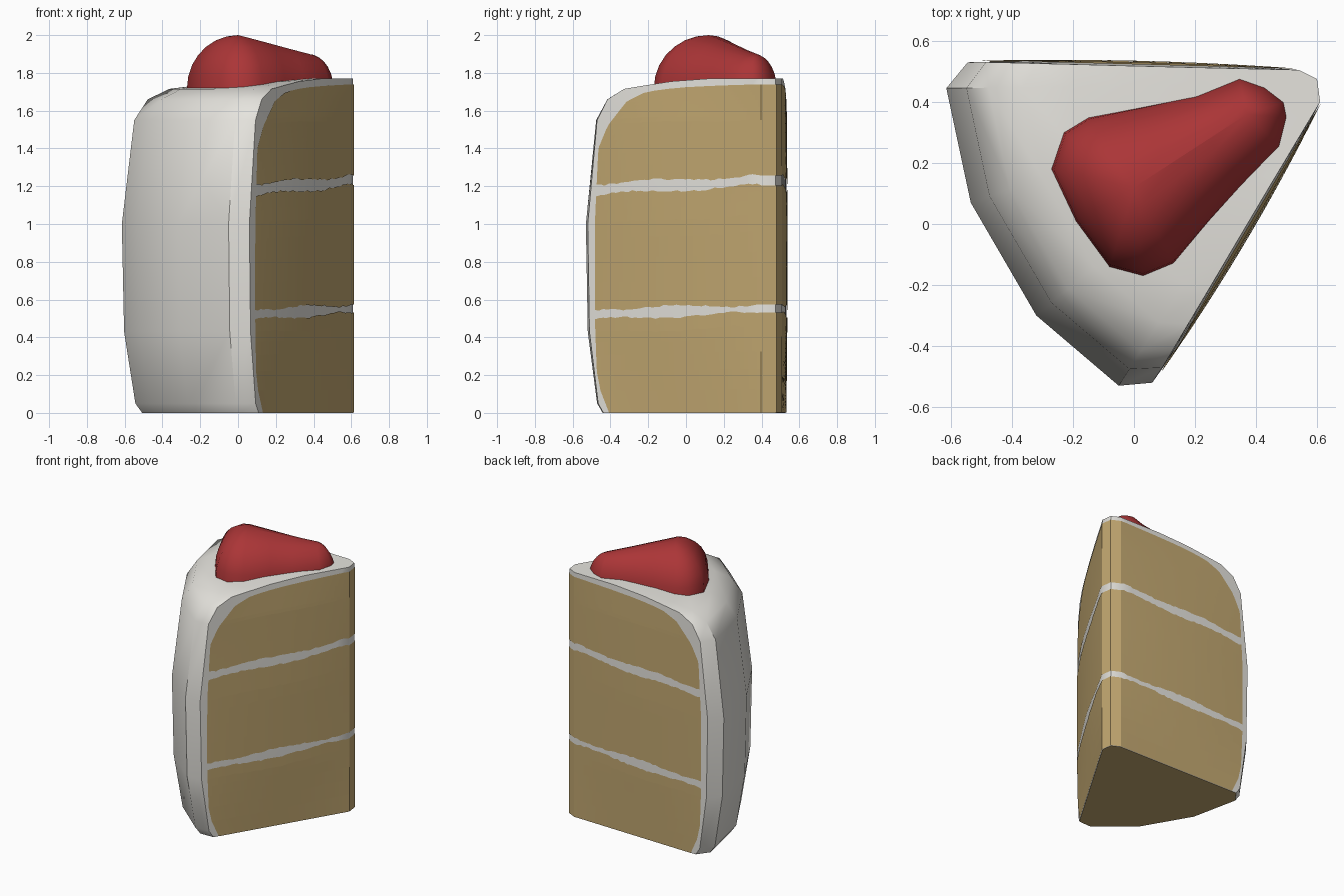
import bpy, bmesh, math, random
from mathutils import Vector

if "Cube" in bpy.data.objects:
    bpy.data.objects.remove(bpy.data.objects["Cube"])

random.seed(4)


def material(name, rgb):
    m = bpy.data.materials.new(name)
    m.diffuse_color = (*rgb, 1)
    m.use_nodes = True
    m.node_tree.nodes["Principled BSDF"].inputs["Base Color"].default_value = m.diffuse_color
    return m


FROSTING = material("cream frosting", (0.79, 0.775, 0.73))
SPONGE = material("golden sponge", (0.54, 0.39, 0.165))
RED = material("berry red", (0.41, 0.036, 0.038))


def interp(table, x):
    for (x0, y0), (x1, y1) in zip(table, table[1:]):
        if x <= x1:
            return y0 + (y1 - y0) * (x - x0) / (x1 - x0)
    return table[-1][1]


def finish(bm, name, mats, angle):
    bmesh.ops.remove_doubles(bm, verts=bm.verts, dist=0.0005)
    bmesh.ops.recalc_face_normals(bm, faces=bm.faces)
    me = bpy.data.meshes.new(name)
    bm.to_mesh(me)
    bm.free()
    ob = bpy.data.objects.new(name, me)
    bpy.context.collection.objects.link(ob)
    for m in mats:
        me.materials.append(m)
    bpy.ops.object.select_all(action='DESELECT')
    bpy.context.view_layer.objects.active = ob
    ob.select_set(True)
    bpy.ops.object.shade_smooth_by_angle(angle=math.radians(angle))
    return ob


# Shape of the slice: reach from the tip by height, and belly of the cut walls
PROFILE = [(0, 0.91), (0.05, 0.94), (0.43, 0.99), (1.0, 1.0), (1.55, 0.945),
           (1.66, 0.885), (1.715, 0.79), (1.735, 0.66), (1.755, 0.52), (1.77, 0.3)]
BELLY = [(0, 0), (0.43, 0.8), (1.0, 1), (1.55, 0.6), (1.77, 0)]
SPONGE_REACH = [(0, 0.875), (0.1, 0.92), (0.22, 0.945), (0.5, 0.955), (1.0, 0.955),
                (1.4, 0.935), (1.52, 0.88), (1.65, 0.77), (1.70, 0.66), (1.722, 0.48),
                (1.733, 0.25), (1.74, 0)]
TIP = (0.60, 0.475)
CENTRE = Vector((0.58, 0.46))
OUTER = [(-0.615, 0.445), (-0.535, 0.07), (-0.32, -0.30), (-0.05, -0.53)]
# Each cut wall: start by the tip, outer end, outward direction, belly depth
RIGHT = (Vector((0.61, 0.40)), Vector((0.06, -0.52)), Vector((0.86, -0.51)), 0.022)
BACK = (Vector((0.54, 0.505)), Vector((-0.545, 0.53)), Vector((0.02, 1.0)), 0.014)


def on_wall(wall, f, z, lift=0.0):
    a, b, n, depth = wall
    p = a.lerp(b, f) + n * (depth * 4 * f * (1 - f) * interp(BELLY, z) + lift)
    return (p.x, p.y, z)


# Frosted body, built from stacked rings
bm = bmesh.new()
N = 12
rings = []
for z, r in PROFILE:
    pts = [on_wall(RIGHT, r * i / N, z) for i in range(N, -1, -1)]
    pts.append((*TIP, z))
    pts += [on_wall(BACK, r * i / N, z) for i in range(N + 1)]
    for p in OUTER:
        q = CENTRE + (Vector(p) - CENTRE) * r
        pts.append((q.x, q.y, z))
    rings.append([bm.verts.new(p) for p in pts])
for lo, hi in zip(rings, rings[1:]):
    for i in range(len(lo)):
        j = (i + 1) % len(lo)
        bm.faces.new((lo[i], lo[j], hi[j], hi[i]))
bm.faces.new(rings[-1])
bm.faces.new(rings[0][::-1]).material_index = 1   # bare sponge underside
finish(bm, "frosted_slice", [FROSTING, SPONGE], 40)


# Sponge layers, thin wavy plates on the two cut walls and round the tip
COLS = 40


def wavy(base, slope, phase):
    """Edge height for each column, running from the tip outward."""
    out = []
    for i in range(COLS + 1):
        s = i / COLS
        w = 0.008 * math.sin(9 * s + phase) + random.uniform(-0.005, 0.005)
        out.append(base + slope * (1 - s) + (w if i else 0))
    return out


def sponge_layer(name, wall, low, high, rows):
    bm = bmesh.new()
    grid = []
    for k in range(rows + 1):
        t = 1 - (1 - k / rows) ** 2
        row = []
        for i in range(COLS + 1):
            z = low[i] + (high[i] - low[i]) * t
            p = on_wall(wall, i / COLS * interp(SPONGE_REACH, z), z, 0.004)
            if i == 0:
                row.append(bm.verts.new((TIP[0] + 0.004, TIP[1] + 0.003, z)))
            row.append(bm.verts.new(p))
        grid.append(row)
    for lo, hi in zip(grid, grid[1:]):
        for i in range(len(lo) - 1):
            bm.faces.new((lo[i], lo[i + 1], hi[i + 1], hi[i]))
    bmesh.ops.remove_doubles(bm, verts=bm.verts, dist=0.0005)
    bmesh.ops.recalc_face_normals(bm, faces=bm.faces)
    # face away from the slice
    mid = max(bm.faces, key=lambda f: f.calc_area())
    if mid.normal.xy.dot(wall[2]) < 0:
        bmesh.ops.reverse_faces(bm, faces=bm.faces)
    me = bpy.data.meshes.new(name)
    bm.to_mesh(me)
    bm.free()
    me.materials.append(SPONGE)
    ob = bpy.data.objects.new(name, me)
    bpy.context.collection.objects.link(ob)


for side, wall in (("right", RIGHT), ("back", BACK)):
    floor = [0.001] * (COLS + 1)
    roof = [1.739] * (COLS + 1)
    sponge_layer(side + "_lower_sponge", wall, floor, wavy(0.492, 0.04, 0.0), 8)
    sponge_layer(side + "_middle_sponge", wall, wavy(0.55, 0.025, 3.2), wavy(1.155, 0.05, 1.0), 8)
    sponge_layer(side + "_upper_sponge", wall, wavy(1.212, 0.045, 2.0), roof, 24)


# Strawberry: an outline rounded up onto a sloping ridge
OUTLINE = [(-0.27, 0.18), (-0.23, 0.30), (-0.15, 0.35), (0, 0.38), (0.2, 0.42),
           (0.345, 0.48), (0.43, 0.45), (0.495, 0.40), (0.505, 0.35), (0.48, 0.25),
           (0.35, 0.12), (0.25, 0.01), (0.13, -0.13), (0.03, -0.17), (-0.08, -0.14),
           (-0.19, 0.01)]
RIDGE_A, RIDGE_B = Vector((0.0, 0.12, 2.0)), Vector((0.37, 0.36, 1.9))
bm = bmesh.new()
rings = []
axis = (RIDGE_B - RIDGE_A).xy
for k in range(8):
    phi = math.radians(90 * k / 7)
    ring = []
    for x, y in OUTLINE:
        t = (Vector((x, y)) - RIDGE_A.xy).dot(axis) / axis.length_squared
        q = RIDGE_A.lerp(RIDGE_B, min(1, max(0, t)))
        c, s = math.cos(phi), math.sin(phi)
        ring.append(bm.verts.new((q.x + (x - q.x) * c, q.y + (y - q.y) * c,
                                  1.72 + (q.z - 1.72) * s)))
    rings.append(ring)
for lo, hi in zip(rings, rings[1:]):
    for i in range(len(lo)):
        j = (i + 1) % len(lo)
        bm.faces.new((lo[j], lo[i], hi[i], hi[j]))
bm.faces.new(rings[0])
finish(bm, "strawberry", [RED], 60)
